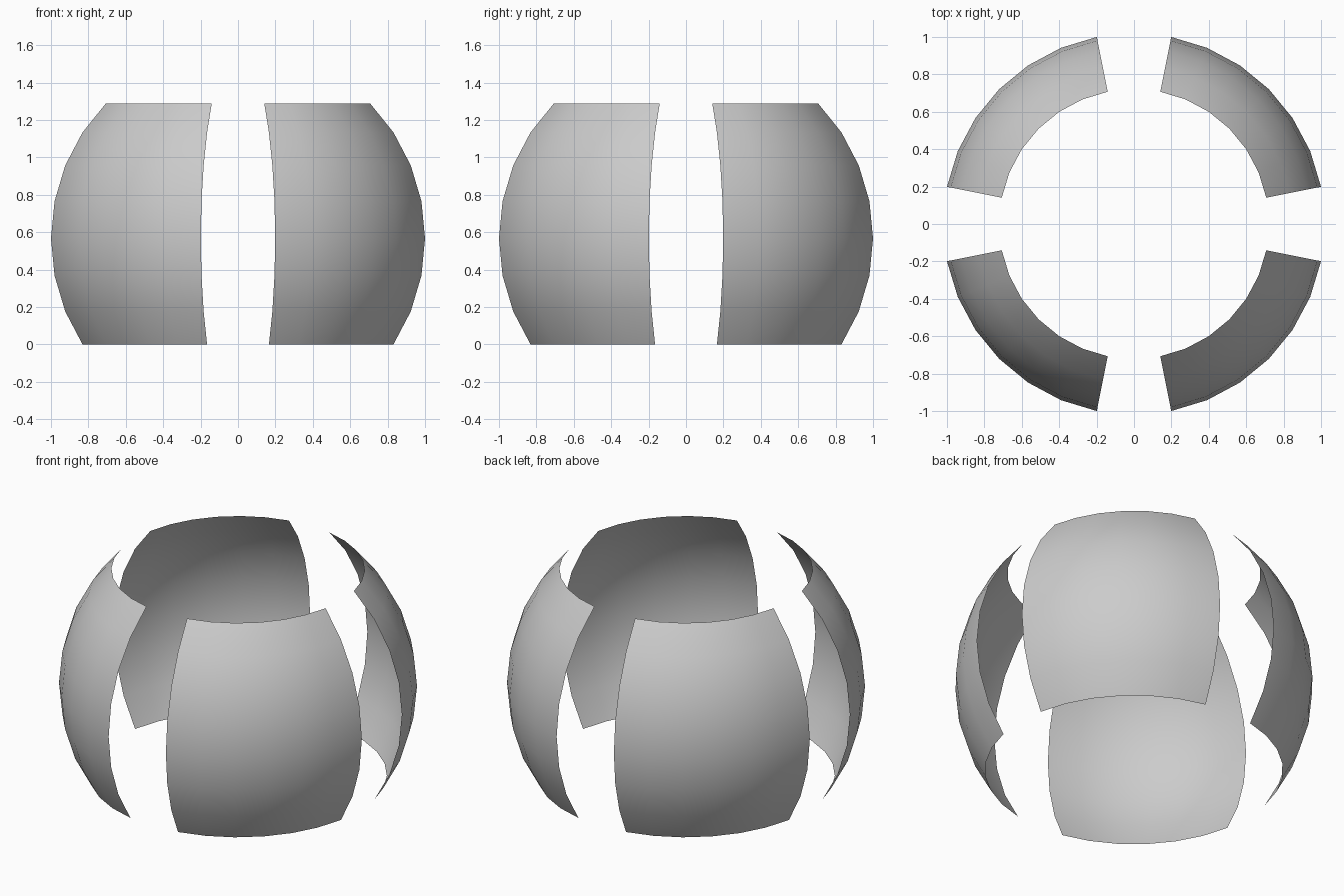
import bpy, bmesh
from math import cos, sin, radians, pi
from mathutils import Matrix

if "Cube" in bpy.data.objects:
    bpy.data.objects.remove(bpy.data.objects["Cube"])

STEP = radians(11.25)            # 32 segments, 16 rings
R = 1 / cos(STEP)                # panel corners reach x, y = +-1
CENTRE_Z = R * sin(3 * STEP)     # lower rim rests on z = 0


def shell_panel(name, turn):
    """One curved sheet cut from a sphere, 6 segments wide and 7 rings tall."""
    bm = bmesh.new()
    grid = [[bm.verts.new((R * cos(lat * STEP) * cos(lon * STEP),
                           R * cos(lat * STEP) * sin(lon * STEP),
                           R * sin(lat * STEP) + CENTRE_Z))
             for lon in range(1, 8)] for lat in range(-3, 5)]
    for low, high in zip(grid, grid[1:]):
        for i in range(6):
            bm.faces.new((low[i], low[i + 1], high[i + 1], high[i])).smooth = True
    bm.transform(Matrix.Rotation(turn, 4, 'Z'))
    mesh = bpy.data.meshes.new(name)
    bm.to_mesh(mesh)
    bm.free()
    bpy.context.collection.objects.link(bpy.data.objects.new(name, mesh))


# Four identical panels around the vertical axis
for k, side in enumerate(("back_right", "back_left", "front_left", "front_right")):
    shell_panel("shell_panel_" + side, k * pi / 2)
